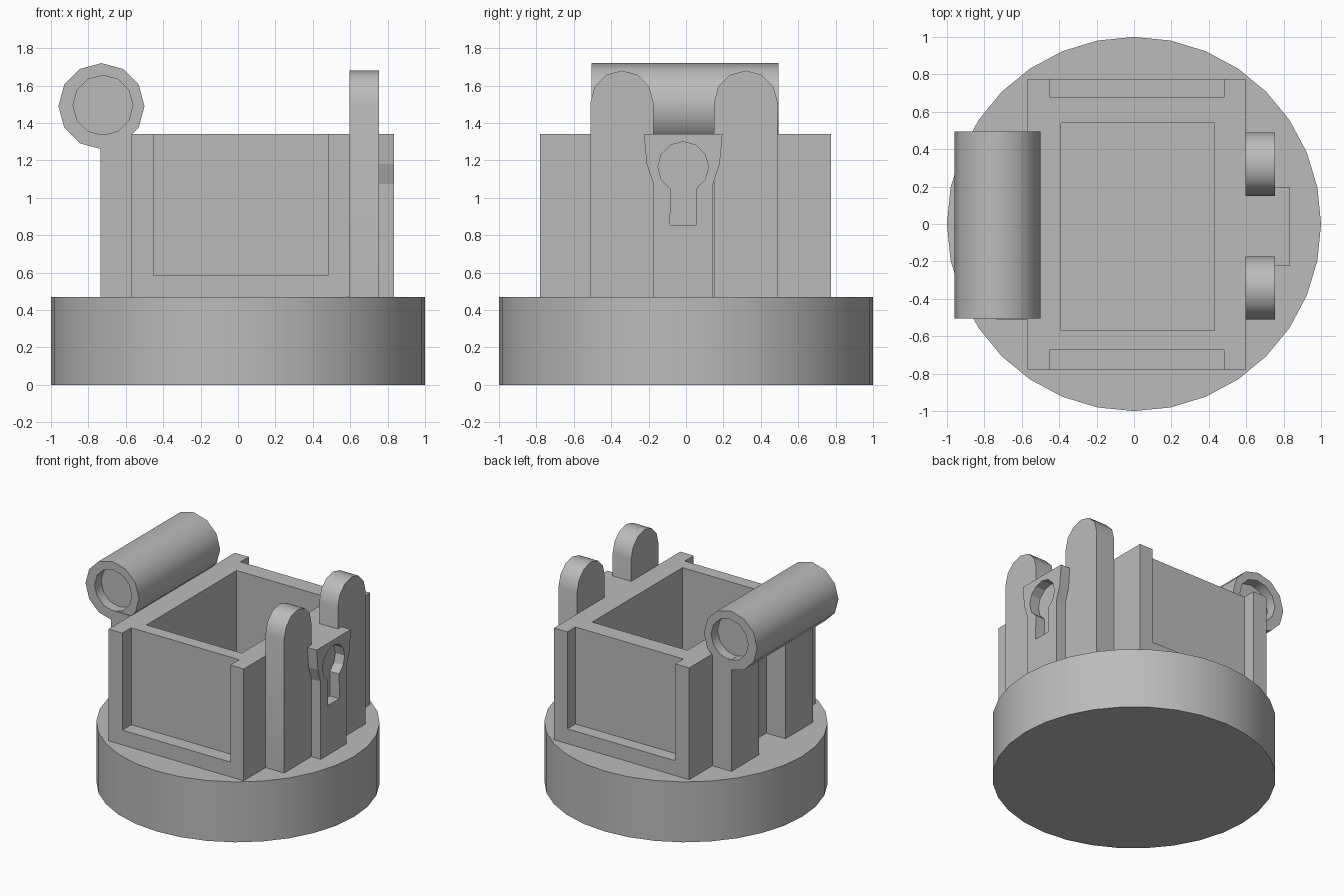
import bpy, bmesh
from math import sin, cos, pi, radians

cube = bpy.data.objects.get("Cube")
if cube:
    bpy.data.objects.remove(cube)

grey = bpy.data.materials.new("plain grey")
grey.use_nodes = True
colour = (0.5, 0.5, 0.5, 1)
grey.diffuse_color = colour
grey.node_tree.nodes["Principled BSDF"].inputs["Base Color"].default_value = colour


def prism(name, profile, axis, start, end):
    """Extrude a flat outline along one axis."""
    place = {"x": lambda a, b, t: (t, a, b),
             "y": lambda a, b, t: (a, t, b),
             "z": lambda a, b, t: (a, b, t)}[axis]
    bm = bmesh.new()
    low, high = ([bm.verts.new(place(a, b, t)) for a, b in profile] for t in (start, end))
    bm.faces.new(low)
    bm.faces.new(high)
    n = len(profile)
    for i in range(n):
        j = (i + 1) % n
        bm.faces.new((low[i], low[j], high[j], high[i]))
    bmesh.ops.recalc_face_normals(bm, faces=bm.faces)
    mesh = bpy.data.meshes.new(name)
    bm.to_mesh(mesh)
    bm.free()
    mesh.materials.append(grey)
    obj = bpy.data.objects.new(name, mesh)
    bpy.context.collection.objects.link(obj)
    return obj


def arc(cx, cy, r, first, last, steps):
    angles = [radians(first + (last - first) * i / steps) for i in range(steps + 1)]
    return [(cx + r * cos(a), cy + r * sin(a)) for a in angles]


def ring(cx, cy, r, sides):
    return arc(cx, cy, r, 0, 360, sides)[:-1]


def rect(a0, a1, b0, b1):
    return [(a0, b0), (a1, b0), (a1, b1), (a0, b1)]


def activate(obj):
    bpy.ops.object.select_all(action="DESELECT")
    obj.select_set(True)
    bpy.context.view_layer.objects.active = obj


def carve(obj, *cutters):
    activate(obj)
    for cutter in cutters:
        mod = obj.modifiers.new("cut", "BOOLEAN")
        mod.operation = "DIFFERENCE"
        mod.solver = "EXACT"
        mod.object = cutter
        bpy.ops.object.modifier_apply(modifier=mod.name)
        bpy.data.objects.remove(cutter)


def smooth(obj, degrees):
    activate(obj)
    bpy.ops.object.shade_smooth_by_angle(angle=radians(degrees))


FLOOR, RIM = 0.47, 1.34

# Round base
base = prism("round_base", ring(0, 0, 1, 32), "z", 0, FLOOR)
smooth(base, 30)

# Open box with a pocket and a slot panel in the front and back
box = prism("open_box", rect(-0.57, 0.595, -0.78, 0.775), "z", FLOOR, RIM)
carve(box,
      prism("pocket_cutter", rect(-0.39, 0.43, -0.57, 0.54), "z", 0.55, 1.5),
      prism("front_cutter", rect(-0.45, 0.48, 0.585, 1.5), "y", -0.9, -0.67),
      prism("back_cutter", rect(-0.45, 0.48, 0.585, 1.5), "y", 0.675, 0.9))

# Paired round-topped lugs on the left, posts for the hinge on the right
for side, y0, y1 in (("front", -0.51, -0.175), ("back", 0.15, 0.49)):
    mid, r = (y0 + y1) / 2, (y1 - y0) / 2
    outline = [(y0, FLOOR), (y1, FLOOR)] + arc(mid, 1.68 - r, r, 0, 180, 6)
    smooth(prism(side + "_lug", outline, "x", 0.595, 0.755), 31)
    prism(side + "_hinge_post", rect(y0, y1, FLOOR, RIM), "x", -0.735, -0.57)

# Hinge barrel with a blind hole at each end
barrel = prism("hinge_barrel", ring(-0.73, 1.49, 0.23, 12), "y", -0.505, 0.495)
carve(barrel,
      prism("front_hole_cutter", ring(-0.722, 1.495, 0.16, 12), "y", -0.6, -0.425),
      prism("back_hole_cutter", ring(-0.722, 1.495, 0.16, 12), "y", 0.415, 0.6))
smooth(barrel, 31)

# Flared lock plate with a keyhole
flare = [(-0.175, FLOOR), (0.145, FLOOR), (0.145, 1.075), (0.18, 1.18), (0.195, RIM),
         (-0.225, RIM), (-0.21, 1.18), (-0.175, 1.075)]
plate = prism("lock_plate", flare, "x", 0.595, 0.835)
keyhole = [(-0.085, 0.855), (0.055, 0.855)] + arc(-0.015, 1.165, 0.135, -60, 240, 10)
carve(plate, prism("keyhole_cutter", keyhole, "x", 0.755, 0.95))
